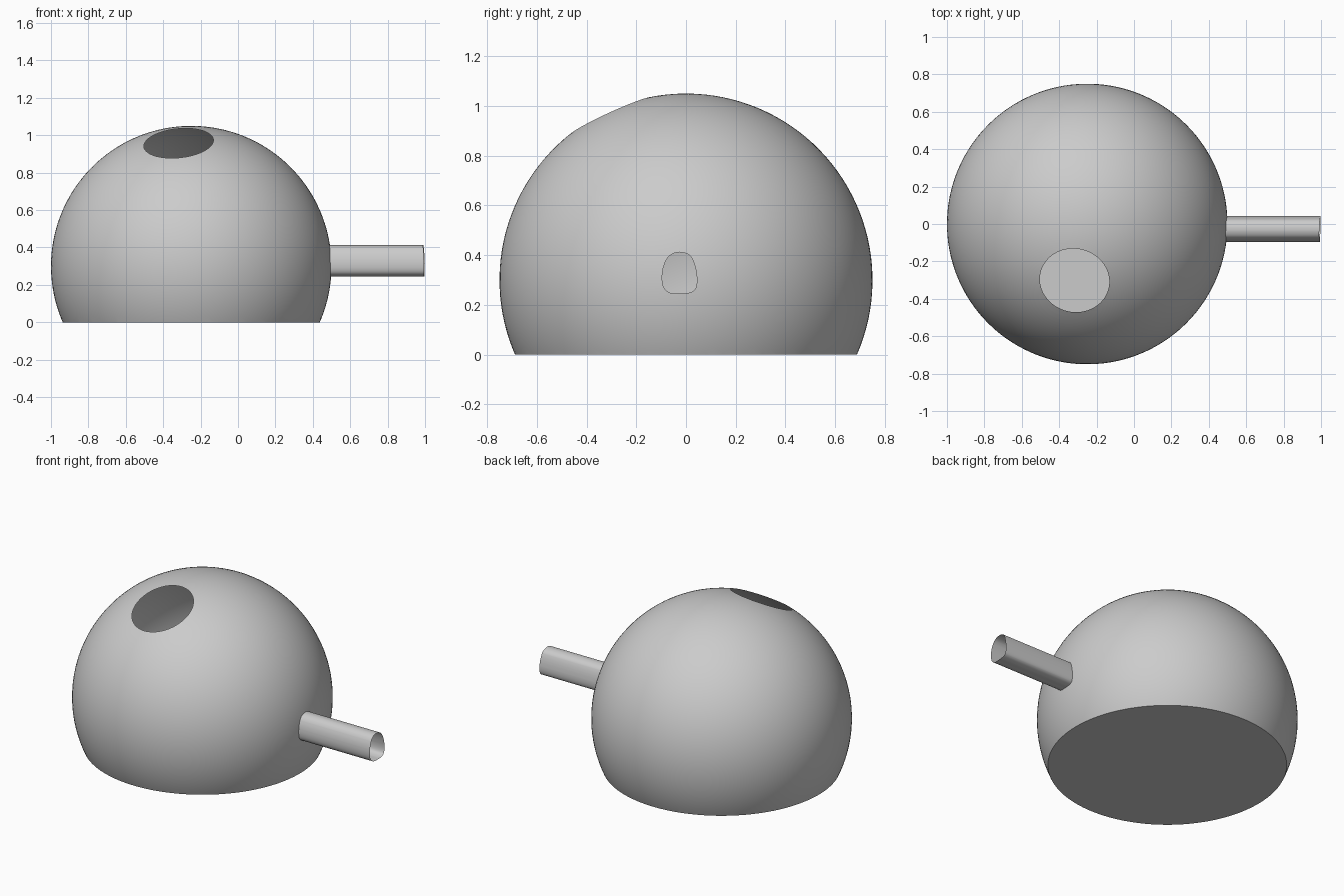
import bpy, bmesh
from mathutils import Vector

if "Cube" in bpy.data.objects:
    bpy.data.objects.remove(bpy.data.objects["Cube"])

CENTRE = Vector((-0.25, 0, 0.3))
RADIUS = 0.75
HOLE_DIR = Vector((-0.093, -0.415, 0.905)).normalized()
HOLE_R = 0.187
SPOUT_LENGTH = 0.5


def make_object(name, bm):
    mesh = bpy.data.meshes.new(name)
    bm.to_mesh(mesh)
    bm.free()
    obj = bpy.data.objects.new(name, mesh)
    bpy.context.collection.objects.link(obj)
    return obj


def shade(obj):
    bpy.ops.object.select_all(action='DESELECT')
    obj.select_set(True)
    bpy.context.view_layer.objects.active = obj
    bpy.ops.object.shade_smooth_by_angle(angle=0.52)


def cut(bm, point, normal):
    bmesh.ops.bisect_plane(bm, geom=bm.verts[:] + bm.edges[:] + bm.faces[:], dist=1e-5,
                           plane_co=point, plane_no=normal, clear_outer=True)
    bmesh.ops.holes_fill(bm, edges=[e for e in bm.edges if e.is_boundary], sides=0)


# Dome: sphere with its pole at the top opening, cut flat at the floor
bm = bmesh.new()
bmesh.ops.create_uvsphere(bm, u_segments=128, v_segments=64, radius=RADIUS)
turn = Vector((0, 0, 1)).rotation_difference(HOLE_DIR).to_matrix()
bmesh.ops.rotate(bm, verts=bm.verts, matrix=turn)
bmesh.ops.translate(bm, verts=bm.verts, vec=CENTRE)
cut(bm, CENTRE + HOLE_DIR * (RADIUS**2 - HOLE_R**2) ** 0.5, HOLE_DIR)
cut(bm, (0, 0, 0), (0, 0, -1))
bmesh.ops.recalc_face_normals(bm, faces=bm.faces)
dome = make_object("dome_shell", bm)

# Spout cross-section (y, z): rounded arch with a flatter base, smoothed
outline = [(-0.026, 0.412), (0.016, 0.398), (0.036, 0.355), (0.044, 0.30),
           (0.036, 0.262), (0.008, 0.248), (-0.026, 0.246), (-0.062, 0.248),
           (-0.088, 0.268), (-0.096, 0.31), (-0.088, 0.36), (-0.066, 0.398)]
profile = []
n = len(outline)
for i in range(n):
    a, b, c, d = (Vector(outline[(i + k) % n]) for k in (-1, 0, 1, 2))
    for t in (0, 0.25, 0.5, 0.75):
        profile.append(0.5 * (2 * b + (c - a) * t + (2 * a - 5 * b + 4 * c - d) * t**2
                              + (3 * b - a - 3 * c + d) * t**3))

# Cutter that opens the dome where the spout joins
bm = bmesh.new()
face = bm.faces.new([bm.verts.new((0.3, p.x, p.y)) for p in profile])
ext = bmesh.ops.extrude_face_region(bm, geom=[face], use_keep_orig=True)
bmesh.ops.translate(bm, vec=(0.5, 0, 0),
                    verts=[v for v in ext["geom"] if isinstance(v, bmesh.types.BMVert)])
bmesh.ops.recalc_face_normals(bm, faces=bm.faces)
cutter = make_object("spout_cutter", bm)
cutter.hide_render = True
mod = dome.modifiers.new("spout_opening", 'BOOLEAN')
mod.operation = 'DIFFERENCE'
mod.solver = 'EXACT'
mod.object = cutter
bpy.context.view_layer.objects.active = dome
bpy.ops.object.modifier_apply(modifier=mod.name)
bpy.data.objects.remove(cutter)

# Hollow shell: keep only the floor and the faces lying on the sphere
bm = bmesh.new()
bm.from_mesh(dome.data)
inner = [f for f in bm.faces
         if (f.calc_center_median() - CENTRE).length < RADIUS - 0.01
         and f.calc_center_median().z > 0.001
         or f.normal.dot(HOLE_DIR) > 0.999 and len(f.verts) > 20
         or f.calc_center_median().x > 0.3 and abs(f.normal.x) < 0.3
         and 0.2 < f.calc_center_median().z < 0.45 and abs(f.calc_center_median().y) < 0.12]
bmesh.ops.delete(bm, geom=inner, context='FACES')

# Spout: open tube pulled straight out of the opening's edge
tube = bmesh.new()
for e in bm.edges:
    if e.is_boundary and all(v.co.x > 0.35 for v in e.verts):
        a, b = (v.co.copy() for v in e.verts)
        out = Vector((SPOUT_LENGTH, 0, 0))
        tube.faces.new([tube.verts.new(p) for p in (a, b, b + out, a + out)])
bmesh.ops.remove_doubles(tube, verts=tube.verts, dist=1e-5)
bmesh.ops.recalc_face_normals(tube, faces=tube.faces)
axis = Vector((0, -0.026, 0.33))
if sum(f.normal.dot((f.calc_center_median() - axis) * Vector((0, 1, 1)))
       for f in tube.faces) < 0:
    bmesh.ops.reverse_faces(tube, faces=tube.faces)
bm.to_mesh(dome.data)
bm.free()
spout = make_object("spout", tube)

shade(dome)
shade(spout)
